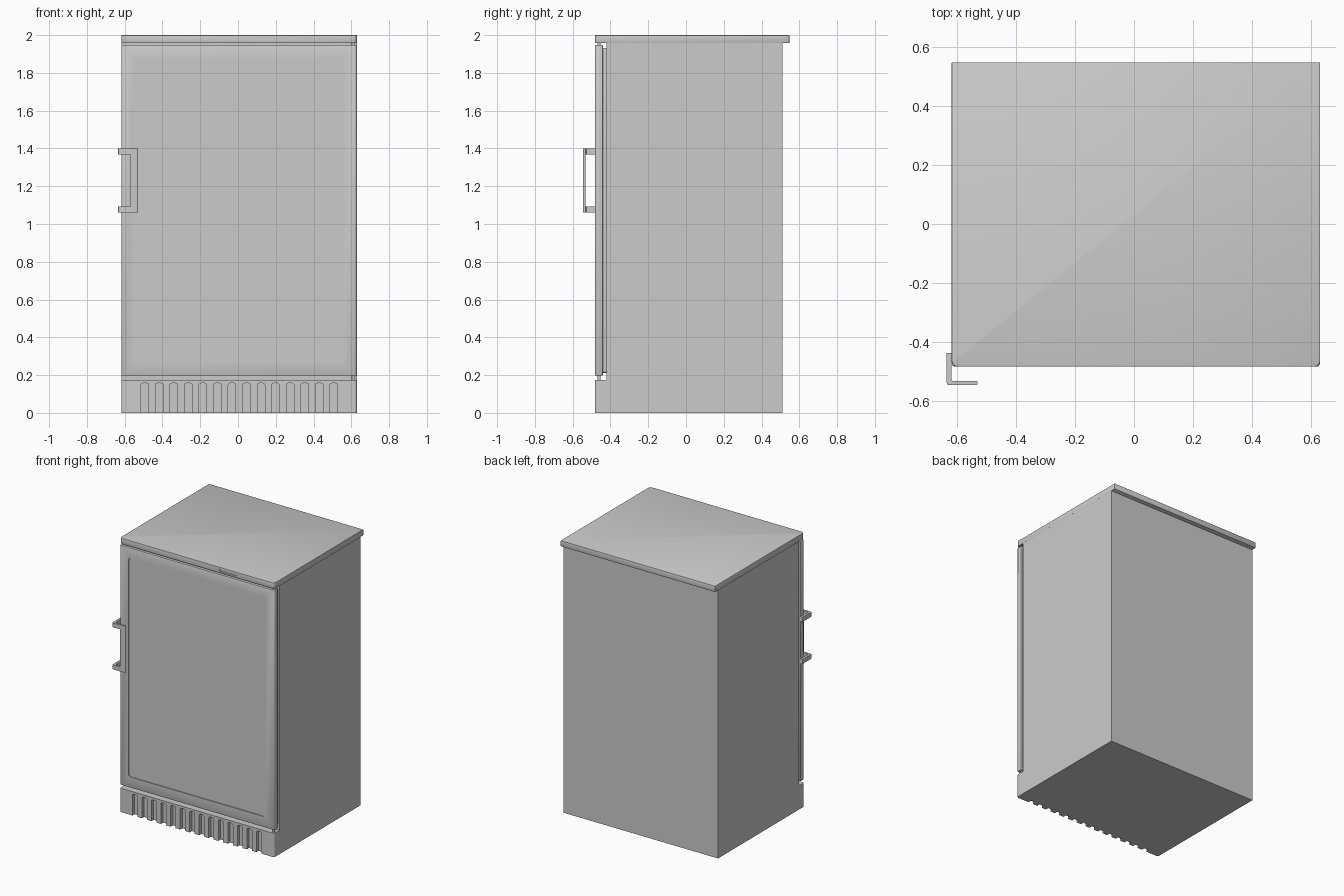
import bpy, bmesh, math

if "Cube" in bpy.data.objects:
    bpy.data.objects.remove(bpy.data.objects["Cube"])

X0, X1 = -0.617, 0.63        # cabinet sides
FRONT = -0.483               # front plane of door, plinth and worktop


def rounded(x0, x1, y0, y1, r, seg=5):
    """Rectangle outline; r = corner radii (bottom-left, bottom-right, top-right, top-left)."""
    pts = []
    corners = [(x0, y0, 1, 1, 180), (x1, y0, -1, 1, 270), (x1, y1, -1, -1, 0), (x0, y1, 1, -1, 90)]
    for (cx, cy, sx, sy, a0), rad in zip(corners, r):
        if rad == 0:
            pts.append((cx, cy))
            continue
        for i in range(seg + 1):
            a = math.radians(a0 + 90 * i / seg)
            pts.append((cx + sx * rad + rad * math.cos(a), cy + sy * rad + rad * math.sin(a)))
    return pts


def prisms(name, outlines, axis, lo, hi, bevel=0):
    """Extrude outlines along 'y' (XZ outline) or 'z' (XY outline)."""
    bm = bmesh.new()
    for pts in outlines:
        co = (lambda p: (p[0], lo, p[1])) if axis == 'y' else (lambda p: (p[0], p[1], lo))
        face = bm.faces.new([bm.verts.new(co(p)) for p in pts])
        ext = bmesh.ops.extrude_face_region(bm, geom=[face])
        d = (0, hi - lo, 0) if axis == 'y' else (0, 0, hi - lo)
        bmesh.ops.translate(bm, vec=d, verts=[v for v in ext['geom'] if isinstance(v, bmesh.types.BMVert)])
    bmesh.ops.recalc_face_normals(bm, faces=bm.faces)
    me = bpy.data.meshes.new(name)
    bm.to_mesh(me)
    bm.free()
    ob = bpy.data.objects.new(name, me)
    bpy.context.collection.objects.link(ob)
    activate(ob)
    if bevel:
        m = ob.modifiers.new("bevel", 'BEVEL')
        m.width, m.segments, m.limit_method = bevel, 2, 'ANGLE'
        m.angle_limit = math.radians(50)
        bpy.ops.object.modifier_apply(modifier=m.name)
    bpy.ops.object.shade_smooth_by_angle(angle=math.radians(35))
    return ob


def activate(ob):
    bpy.ops.object.select_all(action='DESELECT')
    ob.select_set(True)
    bpy.context.view_layer.objects.active = ob


def cut(ob, cutter):
    m = ob.modifiers.new("cut", 'BOOLEAN')
    m.operation, m.object, m.solver = 'DIFFERENCE', cutter, 'EXACT'
    activate(ob)
    bpy.ops.object.modifier_apply(modifier=m.name)
    bpy.data.objects.remove(cutter)
    bpy.ops.object.shade_smooth_by_angle(angle=math.radians(35))


def rect(x0, x1, y0, y1):
    return rounded(x0, x1, y0, y1, (0, 0, 0, 0))


# Cabinet body
prisms("cabinet_body", [rect(X0, X1, -0.42, 0.512)], 'z', 0, 1.957)

# Worktop with rounded front corners and a small blank badge recess
top = prisms("worktop", [rounded(X0, X1, FRONT, 0.547, (.02, .02, 0, 0))], 'z', 1.957, 2.0, 0.003)
cut(top, prisms("badge_cutter", [rounded(0.19, 0.33, 1.972, 1.991, (0, 0, .006, .006))],
                'y', FRONT - 0.02, FRONT + 0.004))

# Door with rounded front edges and recessed panel
door = prisms("door", [rounded(X0, X1, FRONT, -0.44, (.014, .014, 0, 0))], 'z', 0.198, 1.948, 0.004)
cut(door, prisms("panel_cutter", [rounded(-0.545, 0.555, 0.275, 1.875, (.02,) * 4)],
                 'y', FRONT - 0.02, FRONT + 0.007))

# Door seal between door and cabinet
prisms("door_seal", [rounded(X0 + .012, X1 - .012, 0.212, 1.933, (.01,) * 4)], 'y', -0.441, -0.419)

# Plinth with a row of ventilation slots open at the floor
plinth = prisms("plinth", [rounded(X0, X1, FRONT, -0.42, (.014, .014, 0, 0))], 'z', 0, 0.174)
slots = []
for i in range(14):
    c = -0.494 + 0.077 * i
    slots.append(rounded(c - 0.02, c + 0.02, -0.05, 0.157, (0, 0, .01, .01), 3))
cut(plinth, prisms("slot_cutter", slots, 'y', FRONT - 0.02, FRONT + 0.025))

# Hinge pins below and above the door
for name, z0, z1 in (("lower_hinge_pin", 0.17, 0.202), ("upper_hinge_pin", 1.944, 1.96)):
    pin = [(0.61 + 0.008 * math.cos(a * math.tau / 12), -0.46 + 0.008 * math.sin(a * math.tau / 12))
           for a in range(12)]
    prisms(name, [pin], 'z', z0, z1)

# Handle: two L-shaped arms fixed to the door edge and an upright grip
arm = [(X0, -0.437), (-0.634, -0.437), (-0.634, -0.537), (-0.632, -0.543), (-0.626, -0.545),
       (-0.569, -0.545), (-0.569, -0.531), (-0.614, -0.531), (X0, -0.528)]
for name, z0, z1 in (("lower_handle_arm", 1.06, 1.093), ("upper_handle_arm", 1.367, 1.40)):
    prisms(name, [arm], 'z', z0, z1)
prisms("handle_grip", [rounded(-0.57, -0.529, -0.545, -0.531, (0, .006, .006, 0), 3)], 'z', 1.06, 1.40)
